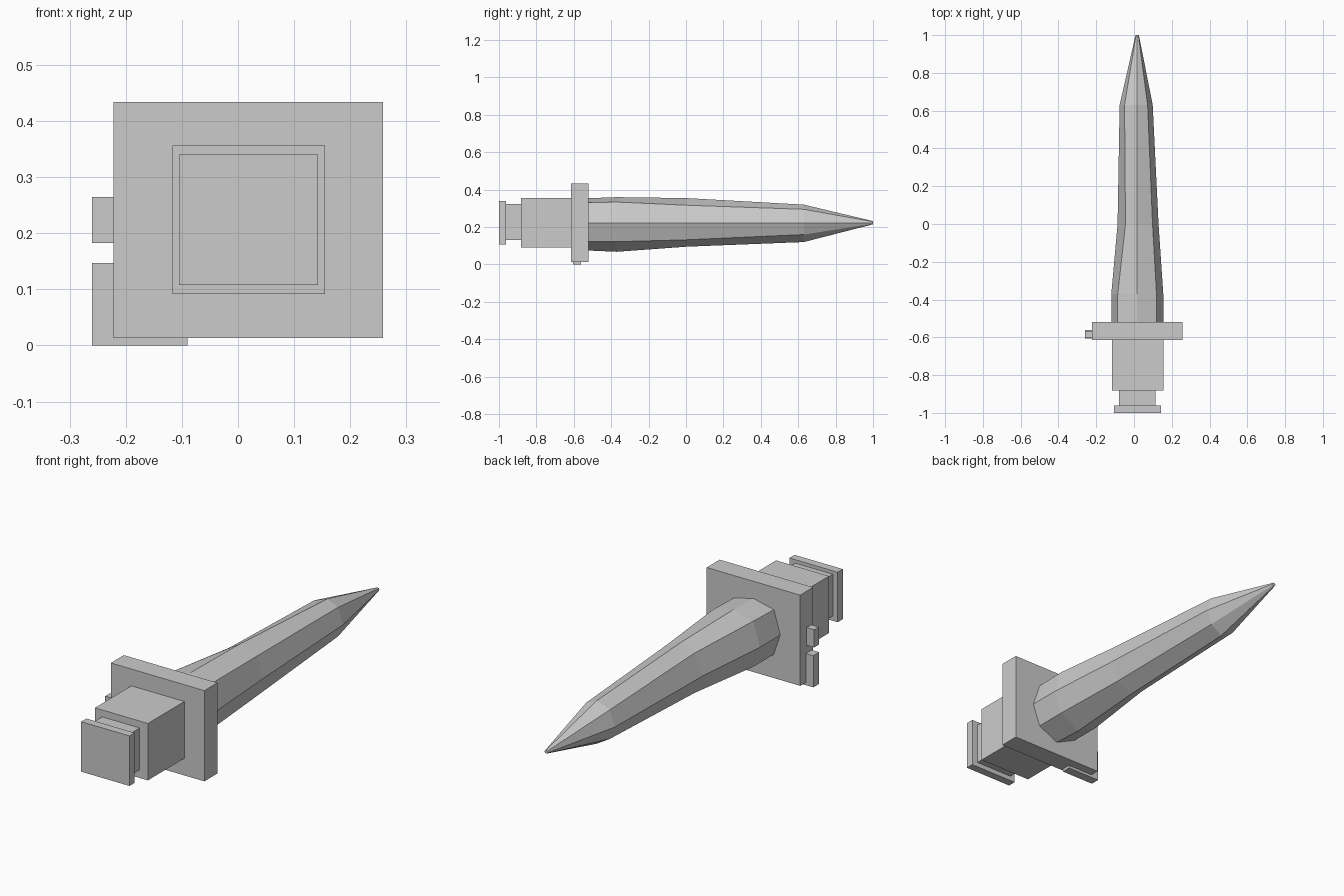
import bpy, bmesh

if "Cube" in bpy.data.objects:
    bpy.data.objects.remove(bpy.data.objects["Cube"])


def make_object(name, bm):
    bmesh.ops.recalc_face_normals(bm, faces=bm.faces)
    mesh = bpy.data.meshes.new(name)
    bm.to_mesh(mesh)
    bm.free()
    obj = bpy.data.objects.new(name, mesh)
    bpy.context.collection.objects.link(obj)
    return obj


def box(name, x, y, z):
    bm = bmesh.new()
    bmesh.ops.create_cube(bm, size=1)
    for v in bm.verts:
        v.co = [(a + b) / 2 + c * (b - a) for c, (a, b) in zip(v.co, (x, y, z))]
    return make_object(name, bm)


# Handle: pommel, neck and grip
box("pommel", (-0.105, 0.143), (-1.0, -0.962), (0.108, 0.34))
box("neck", (-0.08, 0.113), (-0.962, -0.882), (0.13, 0.324))
box("grip", (-0.117, 0.155), (-0.882, -0.615), (0.092, 0.356))

# Square guard with its small inlaid tabs
box("guard", (-0.222, 0.258), (-0.615, -0.52), (0.013, 0.434))
box("guard_front_strip", (-0.008, 0.043), (-0.616, -0.60), (0.014, 0.10))
box("guard_side_tab", (-0.26, -0.20), (-0.602, -0.568), (0.183, 0.265))
box("guard_corner_tab", (-0.26, -0.09), (-0.605, -0.562), (0.0, 0.147))

# Octagonal blade; each section is
# y, left, right, inner left, inner right, bottom, lower, upper, top
sections = [
    (-0.53, -0.120, 0.155, -0.087, 0.118, 0.075, 0.123, 0.330, 0.354),
    (-0.37, -0.120, 0.155, -0.086, 0.119, 0.068, 0.122, 0.334, 0.360),
    (0.00, -0.087, 0.130, -0.045, 0.098, 0.095, 0.132, 0.317, 0.355),
    (0.63, -0.076, 0.099, -0.050, 0.072, 0.120, 0.160, 0.295, 0.320),
    (1.00, 0.008, 0.026, 0.011, 0.023, 0.215, 0.218, 0.229, 0.232),
]
mid_x, mid_z = 0.017, 0.222
bm = bmesh.new()
rings = []
for y, l, r, il, ir, b, lo, up, t in sections:
    outline = [(l, mid_z), (il, up), (mid_x, t), (ir, up),
               (r, mid_z), (ir, lo), (mid_x, b), (il, lo)]
    rings.append([bm.verts.new((x, y, z)) for x, z in outline])
for a, b in zip(rings, rings[1:]):
    for i in range(8):
        j = (i + 1) % 8
        bm.faces.new((a[i], a[j], b[j], b[i]))
bm.faces.new(rings[0])
bm.faces.new(rings[-1])
make_object("blade", bm)
